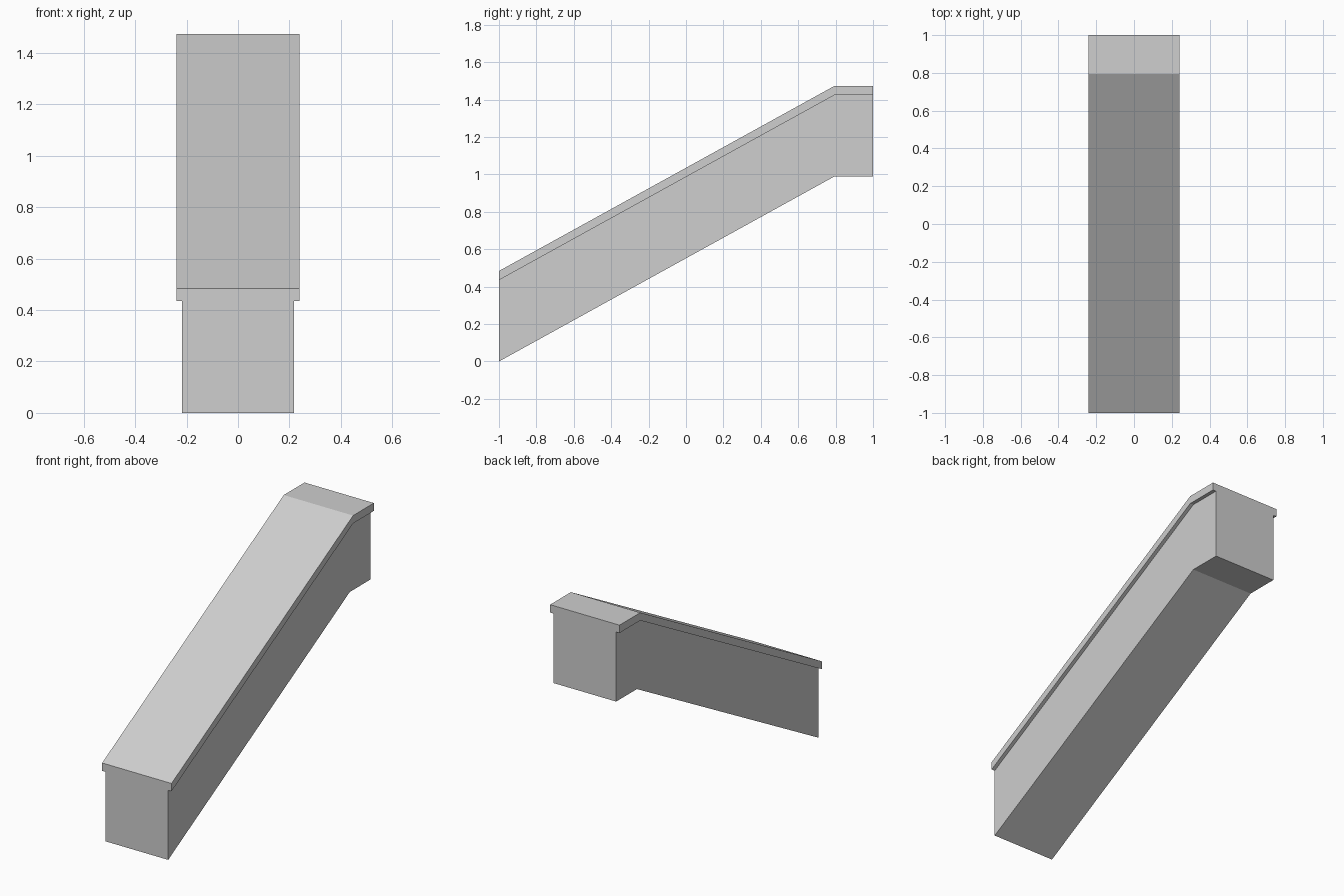
import bpy
import bmesh

cube = bpy.data.objects.get("Cube")
if cube:
    bpy.data.objects.remove(cube, do_unlink=True)

# Plain grey finish
GREY = (0.62, 0.62, 0.62, 1.0)
grey = bpy.data.materials.new("plain_grey")
grey.use_nodes = True
grey.diffuse_color = GREY
grey.node_tree.nodes["Principled BSDF"].inputs["Base Color"].default_value = GREY

# Cross-section: a solid wall with an overhanging coping, mirrored in x
WALL, COPING = 0.217, 0.24
LEDGE, TOP = 0.435, 0.484
half = [(WALL, 0), (WALL, LEDGE), (COPING, LEDGE), (COPING, TOP)]
section = half + [(-x, z) for x, z in reversed(half)]

# Path stations (y, lift): foot, top of the slope, end of the level landing
stations = [(-1, 0), (0.795, 0.99), (1, 0.99)]


def sweep(name, section, stations, material):
    """Sweep an upright section through the stations and cap both ends."""
    bm = bmesh.new()
    rings = [[bm.verts.new((x, y, z + lift)) for x, z in section]
             for y, lift in stations]
    count = len(section)
    for a, b in zip(rings, rings[1:]):
        for i in range(count):
            j = (i + 1) % count
            bm.faces.new((a[i], a[j], b[j], b[i]))
    bm.faces.new(rings[0])
    bm.faces.new(rings[-1])
    bmesh.ops.recalc_face_normals(bm, faces=bm.faces)
    mesh = bpy.data.meshes.new(name)
    bm.to_mesh(mesh)
    bm.free()
    mesh.materials.append(material)
    obj = bpy.data.objects.new(name, mesh)
    bpy.context.collection.objects.link(obj)
    return obj


# Sloping stair wall with its coping and short level landing
sweep("sloped_stair_wall", section, stations, grey)
